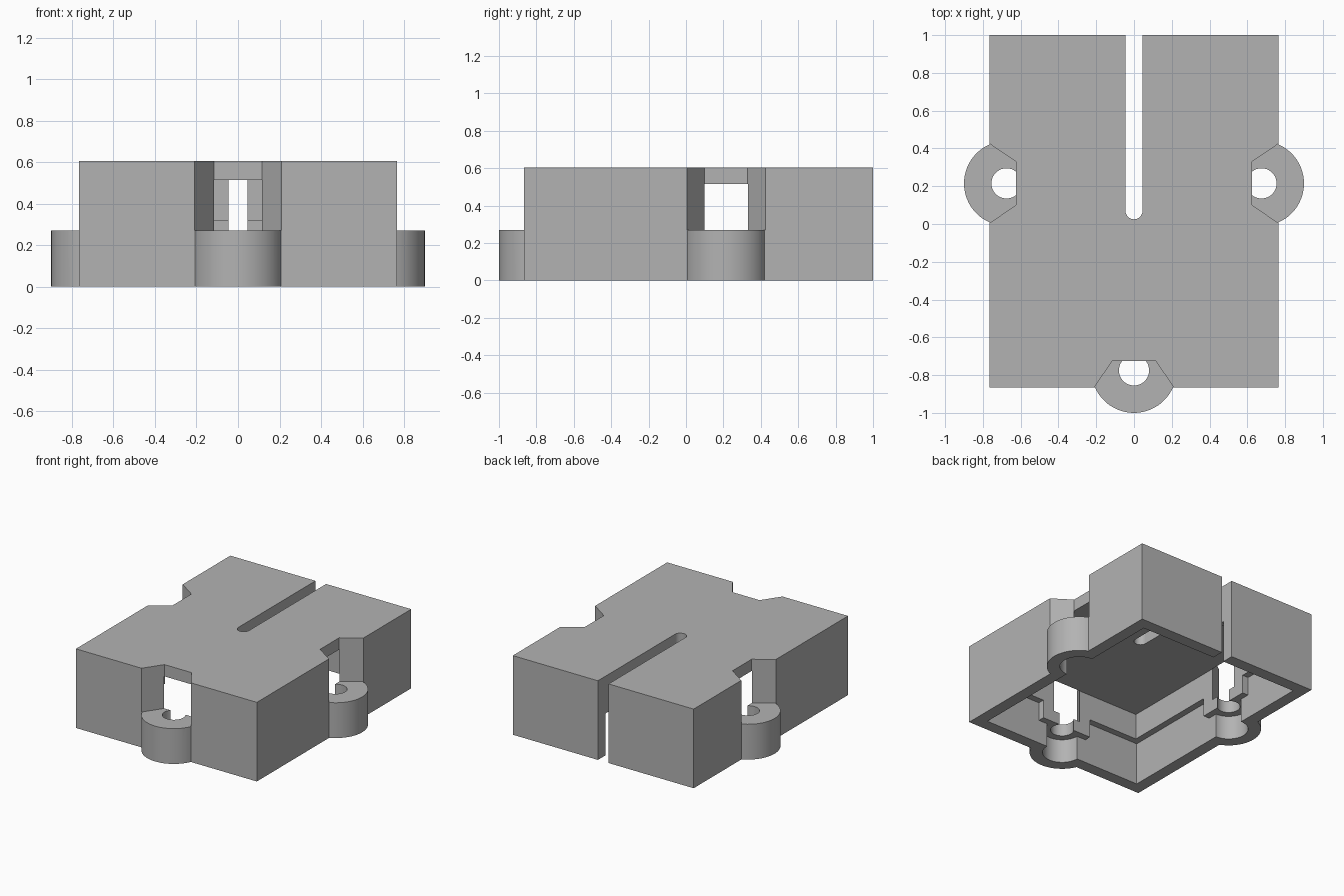
import bpy, bmesh
from math import cos, sin, pi

if "Cube" in bpy.data.objects:
    bpy.data.objects.remove(bpy.data.objects["Cube"], do_unlink=True)

# Main dimensions
HALF_X, FRONT, BACK = 0.765, -0.865, 1.0
HEIGHT, ROOF = 0.605, 0.515
LUG_TOP, LUG_PLATE, LUG_R = 0.27, 0.18, 0.225
WALL, THICK, LEDGE = 0.09, 0.14, 0.32
SIDE_Y = 0.215


def prism(name, outline, z0, z1):
    """Extrude a plan outline between two heights."""
    bm = bmesh.new()
    face = bm.faces.new([bm.verts.new((x, y, z0)) for x, y in outline])
    grown = bmesh.ops.extrude_face_region(bm, geom=[face])["geom"]
    verts = [v for v in grown if isinstance(v, bmesh.types.BMVert)]
    bmesh.ops.translate(bm, verts=verts, vec=(0, 0, z1 - z0))
    bmesh.ops.recalc_face_normals(bm, faces=bm.faces[:])
    mesh = bpy.data.meshes.new(name)
    bm.to_mesh(mesh)
    bm.free()
    ob = bpy.data.objects.new(name, mesh)
    bpy.context.collection.objects.link(ob)
    return ob


def rect(x0, x1, y0, y1):
    return [(x0, y0), (x1, y0), (x1, y1), (x0, y1)]


def arc(x, y, r, start=0.0, sweep=2 * pi, n=64):
    return [(x + r * cos(start + sweep * i / n), y + r * sin(start + sweep * i / n))
            for i in range(n)]


def inset_plan(t):
    return rect(-HALF_X + t, HALF_X - t, FRONT + t, BACK - t)


def combine(target, tool, operation):
    """Apply a boolean and discard its tool."""
    tool.hide_render = True
    mod = target.modifiers.new(operation, 'BOOLEAN')
    mod.object, mod.operation, mod.solver = tool, operation, 'EXACT'
    bpy.context.view_layer.objects.active = target
    bpy.ops.object.modifier_apply(modifier=mod.name)
    bpy.data.objects.remove(tool, do_unlink=True)


# Placement of each lug: local u runs along the wall, v goes inward
def on_front(u, v):
    return (u, FRONT + v)


def on_left(u, v):
    return (HALF_X - v, SIDE_Y + u)


def on_right(u, v):
    return (-HALF_X + v, SIDE_Y - u)


walls = (on_front, on_left, on_right)


def place(wall, outline):
    return [wall(u, v) for u, v in outline]


# Outer block with three round lugs
housing = prism("housing", inset_plan(0), 0, HEIGHT)
for wall in walls:
    combine(housing, prism("lug", place(wall, arc(0, WALL, LUG_R)), 0, LUG_TOP), 'UNION')

# Wide lower recess, keeping thick blocks beside each lug
recess = prism("recess_cutter", inset_plan(WALL), -0.1, LEDGE)
for wall in walls:
    block = place(wall, rect(-0.21, 0.21, -0.1, THICK + 0.03))
    combine(recess, prism("lug_block", block, LUG_PLATE, 0.5), 'DIFFERENCE')
combine(housing, recess, 'DIFFERENCE')

# Narrower upper cavity under the roof
combine(housing, prism("cavity_cutter", inset_plan(THICK - 0.001), -0.1, ROOF), 'DIFFERENCE')

# Flared notches above the lugs, counterbores and screw holes
notch = [(-0.244, -0.05), (0.244, -0.05), (0.115, THICK), (-0.115, THICK)]
for wall in walls:
    combine(housing, prism("notch_cutter", place(wall, notch), LUG_TOP, 0.8), 'DIFFERENCE')
    bore = place(wall, arc(0, WALL, LUG_R - WALL))
    combine(housing, prism("bore_cutter", bore, -0.1, LUG_PLATE), 'DIFFERENCE')
    hole = place(wall, arc(0, WALL, 0.08, n=48))
    combine(housing, prism("hole_cutter", hole, -0.1, LUG_TOP + 0.1), 'DIFFERENCE')

# Round-ended slot running out through the back wall
slot = arc(0, 0.07, 0.045, pi, pi, 24) + [(0.045, 0.07), (0.045, 1.2), (-0.045, 1.2)]
combine(housing, prism("slot_cutter", slot, -0.1, 0.8), 'DIFFERENCE')

# Plain grey plastic
grey = bpy.data.materials.new("grey plastic")
grey.use_nodes = True
colour = (0.45, 0.45, 0.45, 1)
grey.diffuse_color = colour
grey.node_tree.nodes["Principled BSDF"].inputs["Base Color"].default_value = colour
housing.data.materials.clear()
housing.data.materials.append(grey)

# Smooth round surfaces, keep edges sharp
bpy.ops.object.select_all(action='DESELECT')
housing.select_set(True)
bpy.context.view_layer.objects.active = housing
bpy.ops.object.shade_smooth_by_angle()
